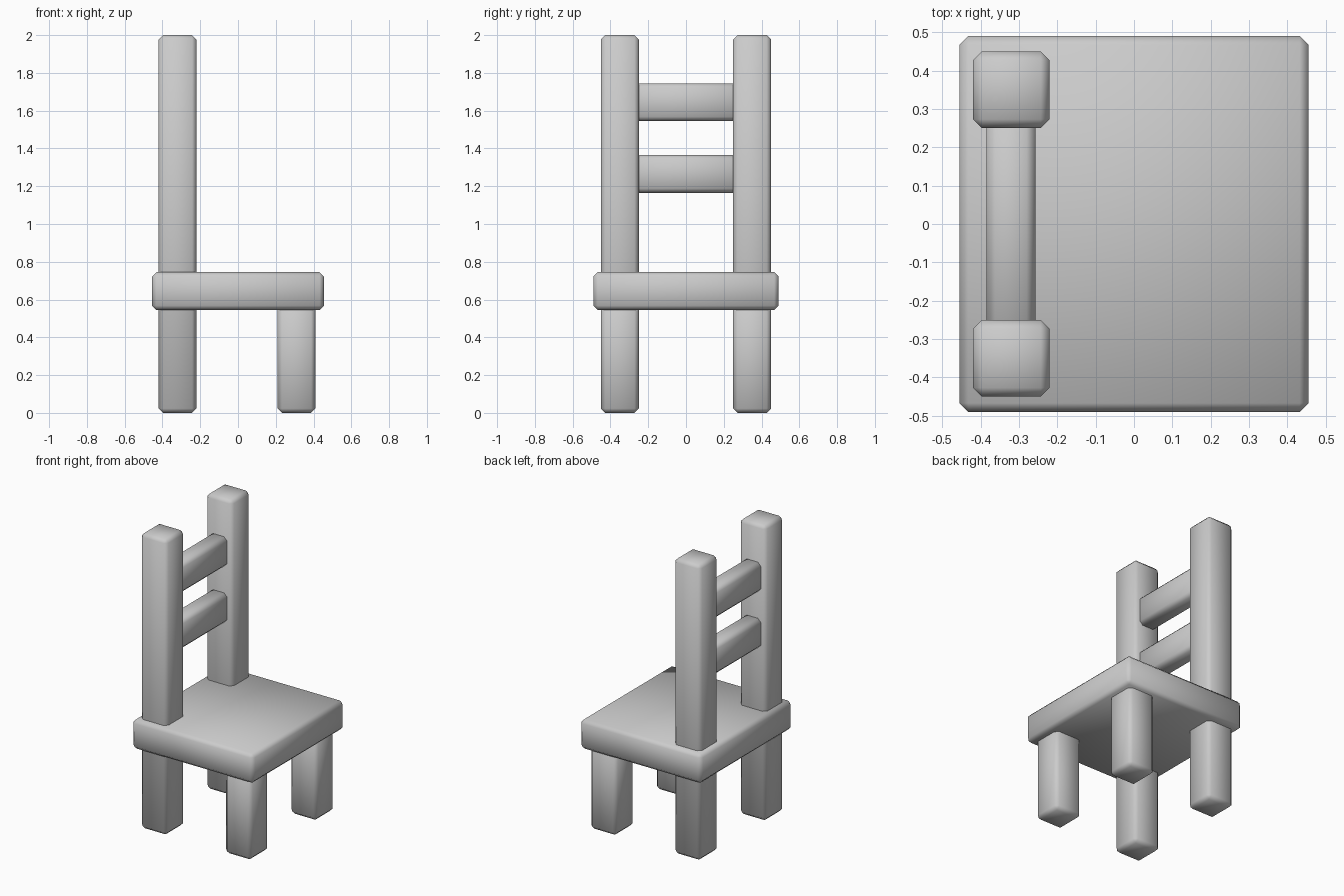
import bpy

if "Cube" in bpy.data.objects:
    bpy.data.objects.remove(bpy.data.objects["Cube"])


def block(name, lo, hi, chamfer=0.023):
    """Box between two corners with a soft single-step chamfer."""
    bpy.ops.mesh.primitive_cube_add(size=1)
    ob = bpy.context.object
    ob.name = ob.data.name = name
    for v in ob.data.vertices:
        v.co = [lo[i] if v.co[i] < 0 else hi[i] for i in range(3)]
    bev = ob.modifiers.new("chamfer", "BEVEL")
    bev.width = chamfer
    bev.segments = 1
    bev.limit_method = "NONE"
    bpy.ops.object.shade_smooth()
    return ob


# Seat slab
block("seat", (-0.455, -0.49, 0.545), (0.455, 0.49, 0.745))

# Posts and legs on both sides
for side, y in (("left", -0.35), ("right", 0.35)):
    block(f"back_post_{side}", (-0.42, y - 0.1, 0), (-0.22, y + 0.1, 2))
    block(f"front_leg_{side}", (0.21, y - 0.1, 0), (0.41, y + 0.1, 0.6))

# Backrest slats, ends set into the posts
for name, z in (("lower_slat", 1.265), ("upper_slat", 1.645)):
    block(name, (-0.385, -0.28, z - 0.1), (-0.257, 0.28, z + 0.1))
